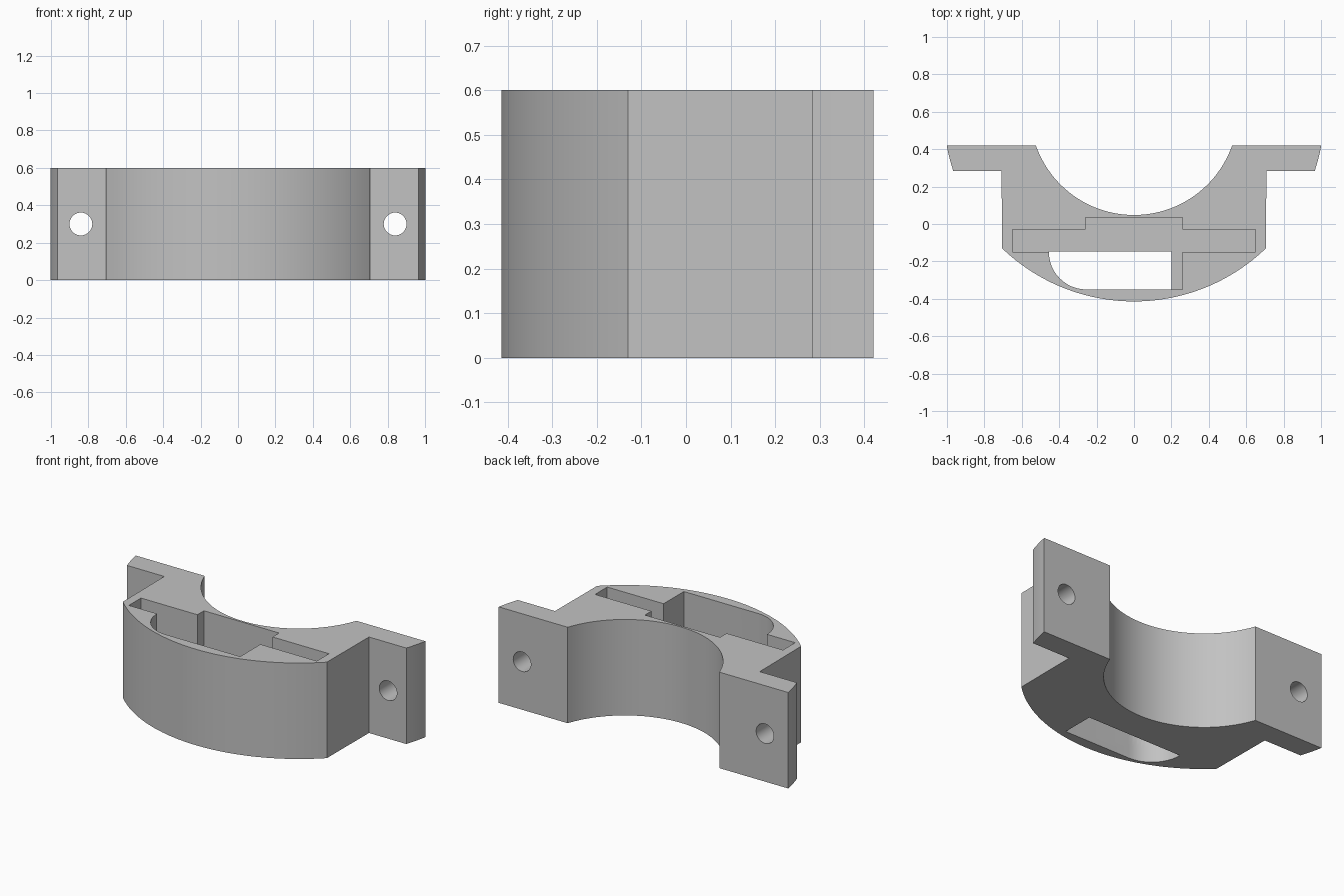
import bpy, bmesh, math

cube = bpy.data.objects.get("Cube")
if cube:
    bpy.data.objects.remove(cube, do_unlink=True)

HEIGHT = 0.6
CENTER_Y = 0.604      # shared centre of the bore and the outer rim
BORE_R = 0.556
OUTER_R = 1.018
FLOOR = 0.08          # thickness left under the pocket

grey = bpy.data.materials.new("light_grey")
grey.use_nodes = True
colour = (0.54, 0.54, 0.54, 1)
grey.diffuse_color = colour
grey.node_tree.nodes["Principled BSDF"].inputs["Base Color"].default_value = colour


def arc(cx, cy, r, start, end, steps):
    """Points along an arc, angles in radians."""
    return [(cx + r * math.cos(start + (end - start) * i / steps),
             cy + r * math.sin(start + (end - start) * i / steps))
            for i in range(steps + 1)]


def rim_angle(y):
    return math.asin((y - CENTER_Y) / OUTER_R)


def prism(name, points, z0, z1):
    """Extrude a closed outline from z0 to z1."""
    bm = bmesh.new()
    face = bm.faces.new([bm.verts.new((x, y, z0)) for x, y in points])
    top = bmesh.ops.extrude_face_region(bm, geom=[face])["geom"]
    bmesh.ops.translate(bm, vec=(0, 0, z1 - z0),
                        verts=[v for v in top if isinstance(v, bmesh.types.BMVert)])
    bmesh.ops.recalc_face_normals(bm, faces=bm.faces)
    mesh = bpy.data.meshes.new(name)
    bm.to_mesh(mesh)
    bm.free()
    mesh.materials.append(grey)
    obj = bpy.data.objects.new(name, mesh)
    bpy.context.collection.objects.link(obj)
    return obj


def cut(target, cutter):
    """Subtract the cutter, then discard it."""
    mod = target.modifiers.new("cut", "BOOLEAN")
    mod.operation = "DIFFERENCE"
    mod.solver = "EXACT"
    mod.object = cutter
    bpy.context.view_layer.objects.active = target
    bpy.ops.object.modifier_apply(modifier=mod.name)
    bpy.data.objects.remove(cutter, do_unlink=True)


# Clamp body: bore, mounting ears and curved front
bore_end = math.asin((0.42 - CENTER_Y) / BORE_R)
bore = arc(0, CENTER_Y, BORE_R, -math.pi - bore_end, -math.pi * 2 + bore_end + math.pi * 2, 48)
ear_tip = arc(0, CENTER_Y, OUTER_R, rim_angle(0.42), rim_angle(0.283), 4)
front = arc(0, CENTER_Y, OUTER_R, rim_angle(-0.13), -math.pi - rim_angle(-0.13), 48)
left_ear = ear_tip + [(0.708, 0.283)]
right_ear = [(-x, y) for x, y in reversed(left_ear)]
bore = arc(0, CENTER_Y, BORE_R, -math.pi - bore_end, bore_end, 48)
body = prism("clamp_body", bore + left_ear + front + right_ear, 0, HEIGHT)

# Stepped pocket open at the top
round_corner = arc(-0.255, -0.15, 0.2, math.pi, math.pi * 1.5, 12)
pocket = [(-0.65, -0.03), (-0.65, -0.15)] + round_corner + [
    (0.26, -0.35), (0.26, -0.15), (0.65, -0.15), (0.65, -0.03),
    (0.26, -0.03), (0.26, 0.035), (-0.26, 0.035), (-0.26, -0.03)]
cut(body, prism("pocket_cutter", pocket, FLOOR, HEIGHT + 0.1))

# Slot through the pocket floor
slot = [(-0.455, -0.147)] + round_corner + [(0.2, -0.35), (0.2, -0.147)]
cut(body, prism("slot_cutter", slot, -0.1, FLOOR + 0.05))

# Bolt hole through each ear
for side in (-1, 1):
    bpy.ops.mesh.primitive_cylinder_add(
        vertices=40, radius=0.061, depth=0.5,
        location=(side * 0.84, 0.35, HEIGHT / 2), rotation=(math.pi / 2, 0, 0))
    drill = bpy.context.object
    drill.data.materials.append(grey)
    cut(body, drill)

# Smooth the curved walls, keep the edges crisp
bpy.ops.object.select_all(action="DESELECT")
body.select_set(True)
bpy.context.view_layer.objects.active = body
bpy.ops.object.shade_smooth_by_angle(angle=math.radians(25))
